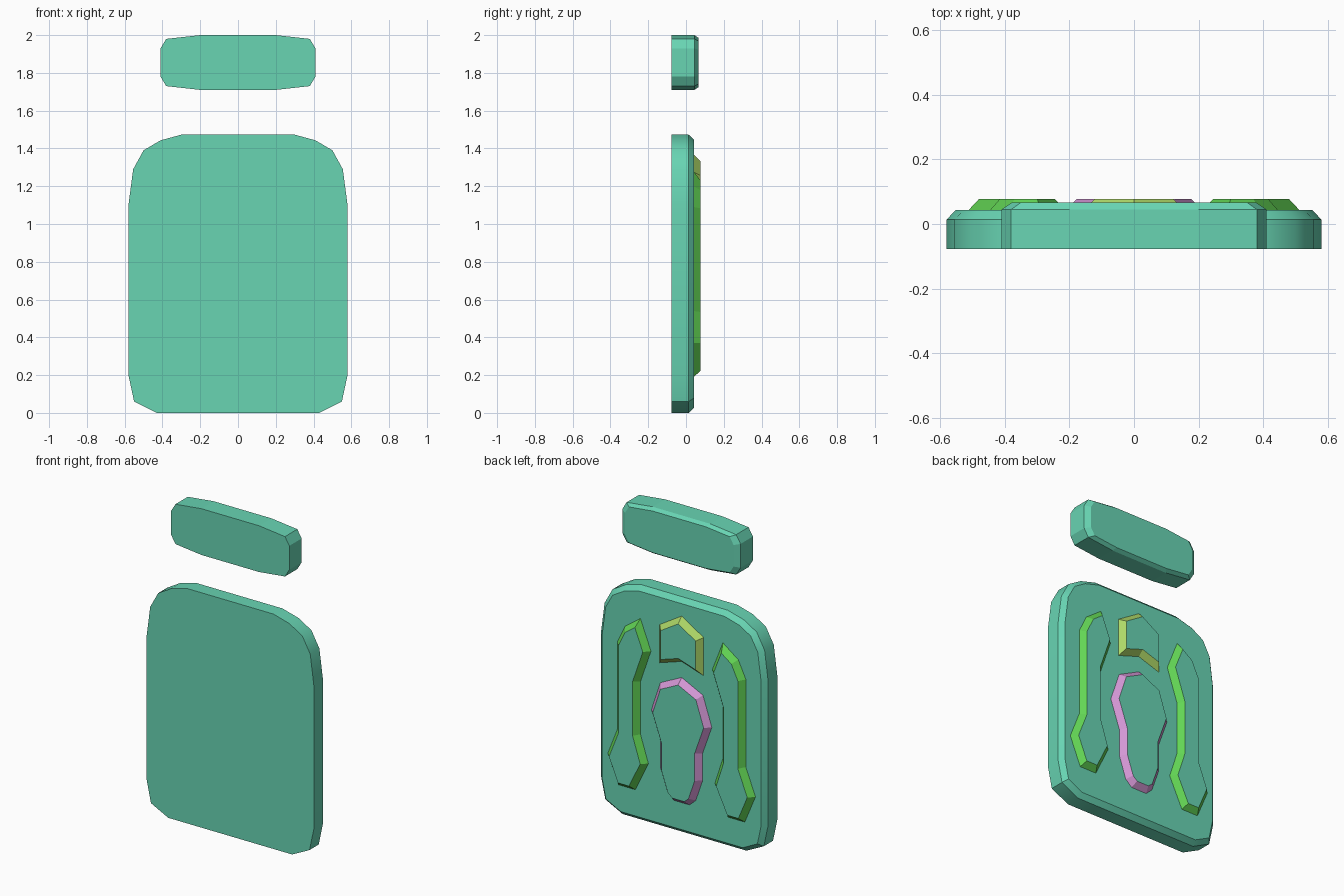
import bpy, bmesh, math
from mathutils import Vector

if "Cube" in bpy.data.objects:
    bpy.data.objects.remove(bpy.data.objects["Cube"])


def material(name, rgb):
    m = bpy.data.materials.new(name)
    m.diffuse_color = (*rgb, 1)
    m.use_nodes = True
    m.node_tree.nodes["Principled BSDF"].inputs["Base Color"].default_value = m.diffuse_color
    return m


TEAL = material("teal", (0.138, 0.66, 0.45))
GREEN = material("green", (0.125, 0.67, 0.09))
YELLOW = material("lime_yellow", (0.42, 0.68, 0.135))
PINK = material("pink", (0.66, 0.31, 0.67))


def mirror(half):
    """Close a right half outline (bottom to top) into a full symmetric one."""
    return half + [(-x, z) for x, z in reversed(half) if x > 1e-4]


def inset(pts, d):
    """Move an outline inward (d > 0) or outward (d < 0); counter-clockwise in x-z."""
    out, n = [], len(pts)
    for i in range(n):
        a, b, c = (Vector(pts[(i + k) % n]) for k in (-1, 0, 1))
        e1, e2 = (b - a).normalized(), (c - b).normalized()
        n1, n2 = Vector((-e1.y, e1.x)), Vector((-e2.y, e2.x))
        m = (n1 + n2) / max(0.5, 1 + n1.dot(n2))
        out.append(tuple(b + m * d))
    return out


def loft(name, rings, mats, wall=0, smooth=False):
    """rings: list of (outline, y) from front to back; caps both ends."""
    bm = bmesh.new()
    loops = [[bm.verts.new((x, y, z)) for x, z in pts] for pts, y in rings]
    n = len(loops[0])
    bm.faces.new(loops[0])
    bm.faces.new(loops[-1][::-1])
    for lo, hi in zip(loops, loops[1:]):
        for i in range(n):
            j = (i + 1) % n
            bm.faces.new((lo[i], hi[i], hi[j], lo[j])).material_index = wall
    bmesh.ops.recalc_face_normals(bm, faces=bm.faces)
    me = bpy.data.meshes.new(name)
    bm.to_mesh(me)
    bm.free()
    ob = bpy.data.objects.new(name, me)
    bpy.context.collection.objects.link(ob)
    for m in mats:
        me.materials.append(m)
    if smooth:
        bpy.ops.object.select_all(action='DESELECT')
        ob.select_set(True)
        bpy.context.view_layer.objects.active = ob
        bpy.ops.object.shade_smooth_by_angle(angle=math.radians(35))
    return ob


# main back panel, bevelled towards the rear
panel = mirror([(0.43, 0.005), (0.55, 0.06), (0.58, 0.2), (0.58, 1.1),
                (0.555, 1.29), (0.5, 1.39), (0.41, 1.443), (0.3, 1.473)])
panel = [(x, 0.0 if z < 0.01 else z) for x, z in panel]
loft("back_panel", [(panel, -0.077), (panel, 0.014), (inset(panel, 0.028), 0.043)],
     [TEAL], smooth=True)

# floating headrest
head = mirror([(0.2, 1.71), (0.38, 1.73), (0.41, 1.78), (0.41, 1.93),
               (0.38, 1.98), (0.2, 2.0)])
head_back = [(x * 0.92, 1.855 + (z - 1.855) * 0.9) for x, z in head]
loft("headrest", [(head, -0.077), (head, 0.045), (head_back, 0.067)], [TEAL])


# raised pads on the rear: teal tops, coloured sloping walls
def pad(name, base, colour):
    loft(name, [(base, 0.04), (inset(base, 0.033), 0.078)], [TEAL, colour], wall=1)
    # flat end caps keep index 0


side = [(0.32, 0.19), (0.44, 0.19), (0.515, 0.37), (0.448, 0.54), (0.448, 1.09),
        (0.395, 1.2), (0.285, 1.28), (0.21, 1.09), (0.283, 0.88), (0.283, 0.55),
        (0.228, 0.38)]
pad("left_side_pad", side, GREEN)
pad("right_side_pad", [(-x, z) for x, z in reversed(side)], GREEN)

pad("upper_centre_pad", mirror([(0, 1.08), (0.155, 1.03), (0.155, 1.275), (0, 1.37)]), YELLOW)
pad("lower_centre_pad", mirror([(0.055, 0.195), (0.1, 0.235), (0.148, 0.373), (0.148, 0.545),
                                (0.212, 0.725), (0.15, 0.912), (0, 0.985)]), PINK)
